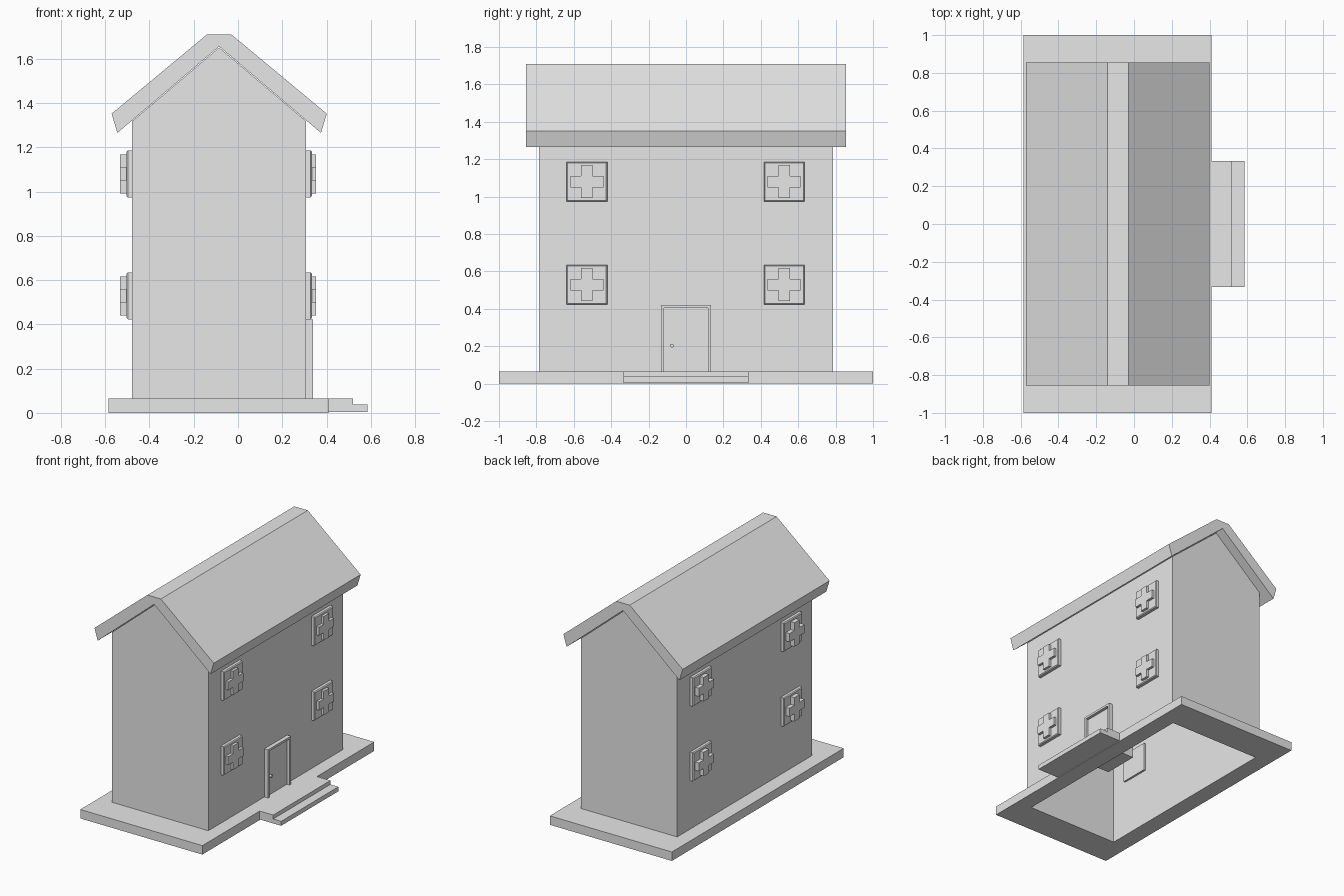
import bpy, bmesh, math
from mathutils import Vector

if "Cube" in bpy.data.objects:
    bpy.data.objects.remove(bpy.data.objects["Cube"])

grey = bpy.data.materials.new("plain_grey")
grey.diffuse_color = (0.8, 0.8, 0.8, 1)
grey.use_nodes = True
grey.node_tree.nodes["Principled BSDF"].inputs["Base Color"].default_value = grey.diffuse_color


def finish(name, bm):
    bmesh.ops.recalc_face_normals(bm, faces=bm.faces)
    me = bpy.data.meshes.new(name)
    bm.to_mesh(me)
    bm.free()
    me.materials.append(grey)
    ob = bpy.data.objects.new(name, me)
    bpy.context.collection.objects.link(ob)
    return ob


def prism(bm, points, axis, lo, hi):
    """Extrude a 2D outline along x, y or z (outline uses the other two axes)."""
    def place(p, d):
        c = list(p)
        c.insert(axis, d)
        return bm.verts.new(c)
    face = bm.faces.new([place(p, lo) for p in points])
    new = bmesh.ops.extrude_face_region(bm, geom=[face])["geom"]
    move = Vector((0, 0, 0))
    move[axis] = hi - lo
    bmesh.ops.translate(bm, vec=move,
                        verts=[v for v in new if isinstance(v, bmesh.types.BMVert)])


def rect(a0, a1, b0, b1):
    return [(a0, b0), (a1, b0), (a1, b1), (a0, b1)]


CX = -0.085          # ridge line of the house
HALF_W, HALF_L = 0.393, 0.785
BASE_TOP, WALL = 0.066, 0.02

# Ground slab with an opening under the hollow house
bm = bmesh.new()
outer, inner = rect(-0.585, 0.41, -1, 1), rect(
    CX - HALF_W + WALL, CX + HALF_W - WALL, -HALF_L + WALL, HALF_L - WALL)
rings = [[bm.verts.new((x, y, z)) for x, y in loop]
         for loop, z in ((outer, 0), (outer, BASE_TOP), (inner, BASE_TOP), (inner, 0))]
for k in range(4):
    a, b = rings[k], rings[(k + 1) % 4]
    for i in range(4):
        j = (i + 1) % 4
        bm.faces.new((a[i], a[j], b[j], b[i]))
finish("ground_slab", bm)

# Hollow house walls with gables, open at the bottom
bm = bmesh.new()
prism(bm, [(CX - HALF_W, BASE_TOP), (CX + HALF_W, BASE_TOP), (CX + HALF_W, 1.318),
           (CX, 1.651), (CX - HALF_W, 1.318)], 1, -HALF_L, HALF_L)
bmesh.ops.recalc_face_normals(bm, faces=bm.faces)
bmesh.ops.delete(bm, geom=[f for f in bm.faces if f.normal.z < -0.9], context="FACES")
walls = finish("house_walls", bm)
shell = walls.modifiers.new("thickness", "SOLIDIFY")
shell.thickness = WALL
shell.offset = -1
shell.use_even_offset = True

# Folded roof with a flat ridge
right = [(0.055, 1.71), (0.486, 1.352), (0.46, 1.265)]
profile = [(CX + x, z) for x, z in right] + [(CX, 1.656)] + \
          [(CX - x, z) for x, z in reversed(right)]
bm = bmesh.new()
prism(bm, profile, 1, -0.855, 0.855)
finish("roof", bm)

# Entrance steps
for name, x0, x1, top in (("upper_step", 0.41, 0.52, BASE_TOP),
                          ("lower_step", 0.52, 0.585, 0.037)):
    bm = bmesh.new()
    prism(bm, rect(x0, x1, -0.333, 0.333), 2, 0.004, top)
    finish(name, bm)


# Windows: a chamfered panel with a raised cross
def window(label, side, y, z, panel, cross):
    wall = CX + side * HALF_W
    bm = bmesh.new()
    prism(bm, rect(y - 0.109, y + 0.109, z - 0.106, z + 0.106), 0,
          wall - side * 0.035, wall + side * panel)
    bmesh.ops.recalc_face_normals(bm, faces=bm.faces)
    face = [f for f in bm.faces if f.normal.x * side > 0.9]
    bmesh.ops.bevel(bm, geom=list(face[0].edges), offset=0.006, segments=1,
                    affect="EDGES")
    finish("window_panel_" + label, bm)
    w, r = 0.031, 0.088
    quarter = [(r, -w), (r, w), (w, w)]
    plus = []
    for k in range(4):
        c, s = round(math.cos(k * math.pi / 2)), round(math.sin(k * math.pi / 2))
        plus += [(y + c * a - s * b, z + s * a + c * b) for a, b in quarter]
    bm = bmesh.new()
    prism(bm, plus, 0, wall + side * (panel - 0.005), wall + side * cross)
    finish("window_cross_" + label, bm)


for side, sname in ((1, "right"), (-1, "left")):
    for y, yname in ((-0.53, "front"), (0.525, "back")):
        for z, zname in ((0.529, "lower"), (1.08, "upper")):
            window(f"{sname}_{yname}_{zname}", side, y, z, 0.026,
                   0.045 if side > 0 else 0.056)

# Door frame around a recessed door
bm = bmesh.new()
z0 = BASE_TOP
prism(bm, [(-0.133, z0), (-0.133, 0.421), (0.133, 0.421), (0.133, z0), (0.117, z0),
           (0.117, 0.405), (-0.117, 0.405), (-0.117, z0)], 0, 0.12, 0.338)
finish("door_frame", bm)
bm = bmesh.new()
prism(bm, rect(-0.117, 0.117, z0, 0.405), 0, 0.12, 0.316)
finish("door", bm)

# Round door knob
bm = bmesh.new()
prism(bm, [(-0.076 + 0.01 * math.cos(i * math.pi / 6), 0.203 + 0.01 * math.sin(i * math.pi / 6))
           for i in range(12)], 0, 0.31, 0.331)
finish("door_knob", bm)
